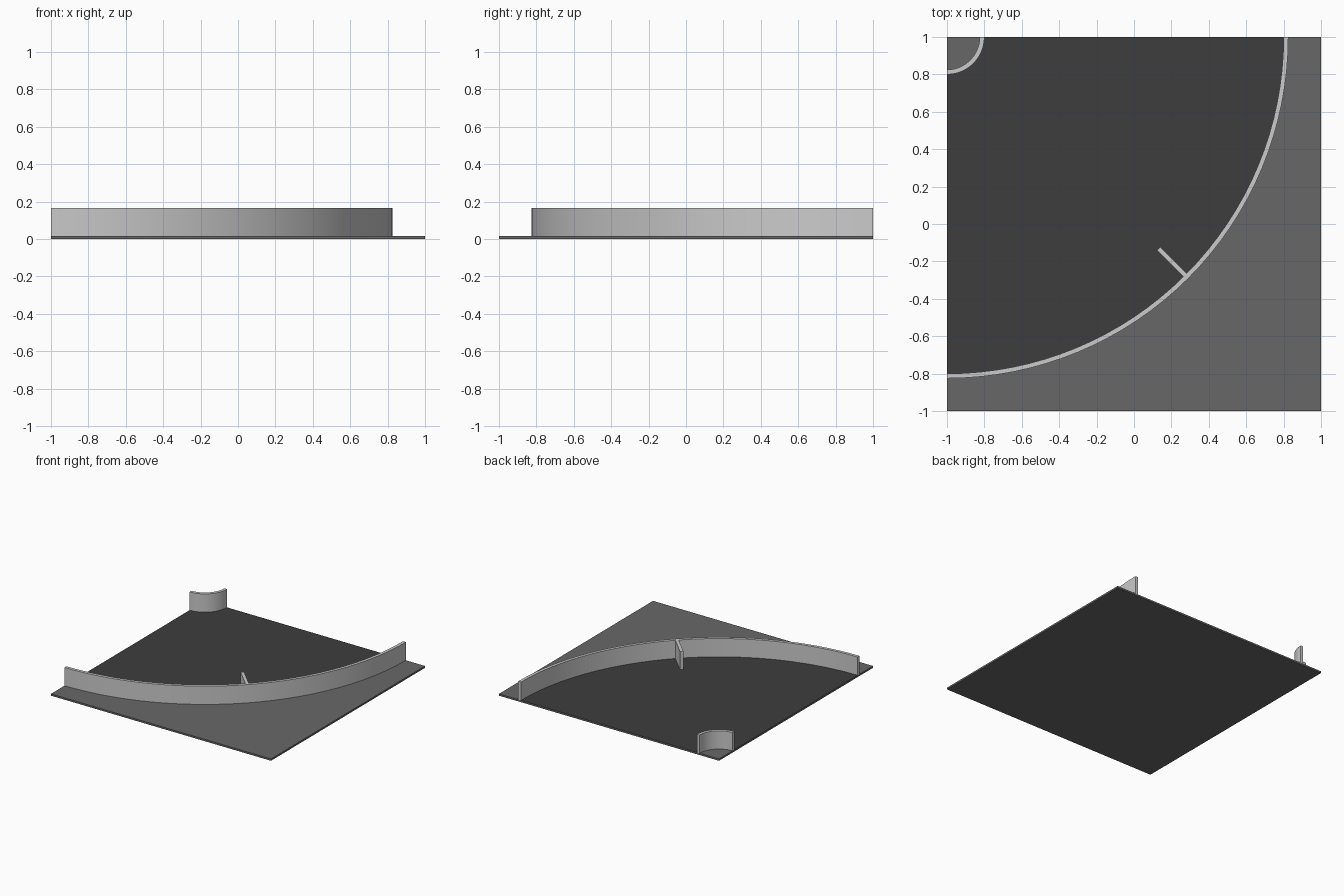
import bpy, bmesh, math

if "Cube" in bpy.data.objects:
    bpy.data.objects.remove(bpy.data.objects["Cube"])

CX, CY = -1.0, 1.0      # centre of the curve (back left corner)
BASE, TOP = 0.015, 0.165
SEG = 32


def material(name, v):
    m = bpy.data.materials.new(name)
    m.diffuse_color = (v, v, v, 1)
    m.use_nodes = True
    m.node_tree.nodes["Principled BSDF"].inputs["Base Color"].default_value = m.diffuse_color
    return m


def arc(r):
    return [(CX + r * math.sin(math.pi / 2 * i / SEG),
             CY - r * math.cos(math.pi / 2 * i / SEG)) for i in range(SEG + 1)]


def extrude_faces(name, outlines, z0, z1, mats=()):
    """Extrude adjoining flat outlines [(points, material index)] into one solid."""
    bm = bmesh.new()
    faces = []
    for pts, idx in outlines:
        f = bm.faces.new([bm.verts.new((x, y, z0)) for x, y in pts])
        f.material_index = idx
        faces.append(f)
    bmesh.ops.remove_doubles(bm, verts=bm.verts[:], dist=1e-5)
    originals = bm.faces[:]
    res = bmesh.ops.extrude_face_region(bm, geom=originals, use_keep_orig=True)
    verts = [g for g in res["geom"] if isinstance(g, bmesh.types.BMVert)]
    bmesh.ops.translate(bm, verts=verts, vec=(0, 0, z1 - z0))
    bmesh.ops.recalc_face_normals(bm, faces=bm.faces[:])
    # sides and underside share the first material
    for f in bm.faces:
        if f.normal.z < 0.5:
            f.material_index = 0
    me = bpy.data.meshes.new(name)
    bm.to_mesh(me)
    bm.free()
    for m in mats:
        me.materials.append(m)
    ob = bpy.data.objects.new(name, me)
    bpy.context.collection.objects.link(ob)
    return ob


def curved_wall(name, r0, r1):
    ob = extrude_faces(name, [(arc(r1) + arc(r0)[::-1], 0)], BASE, TOP)
    bpy.ops.object.select_all(action='DESELECT')
    ob.select_set(True)
    bpy.context.view_layer.objects.active = ob
    bpy.ops.object.shade_smooth_by_angle(angle=math.radians(30))


ground = material("ground_grey", 0.137)
asphalt = material("asphalt_dark", 0.048)

# Wall radii: inner and outer face of each
IN0, IN1 = 0.175, 0.20
OUT0, OUT1 = 1.80, 1.825
a, b = arc((IN0 + IN1) / 2), arc((OUT0 + OUT1) / 2)

# Base slab: infield, road surface and outfield in one solid
extrude_faces("base_plate", [
    (a + [(CX, CY)], 0),
    (b + a[::-1], 1),
    ([(-1, -1), (1, -1), (1, 1)] + b[::-1], 0),
], 0, BASE, (ground, asphalt))

# Curved border walls
curved_wall("inner_wall", IN0, IN1)
curved_wall("outer_wall", OUT0, OUT1)

# Short radial divider on the outer wall
d, h = math.sqrt(0.5), 0.0125
def radial(r, s):
    return (CX + d * (r + s), CY - d * (r - s))
extrude_faces("divider", [([radial(1.60, -h), radial(1.805, -h),
                            radial(1.805, h), radial(1.60, h)], 0)], BASE, TOP)
